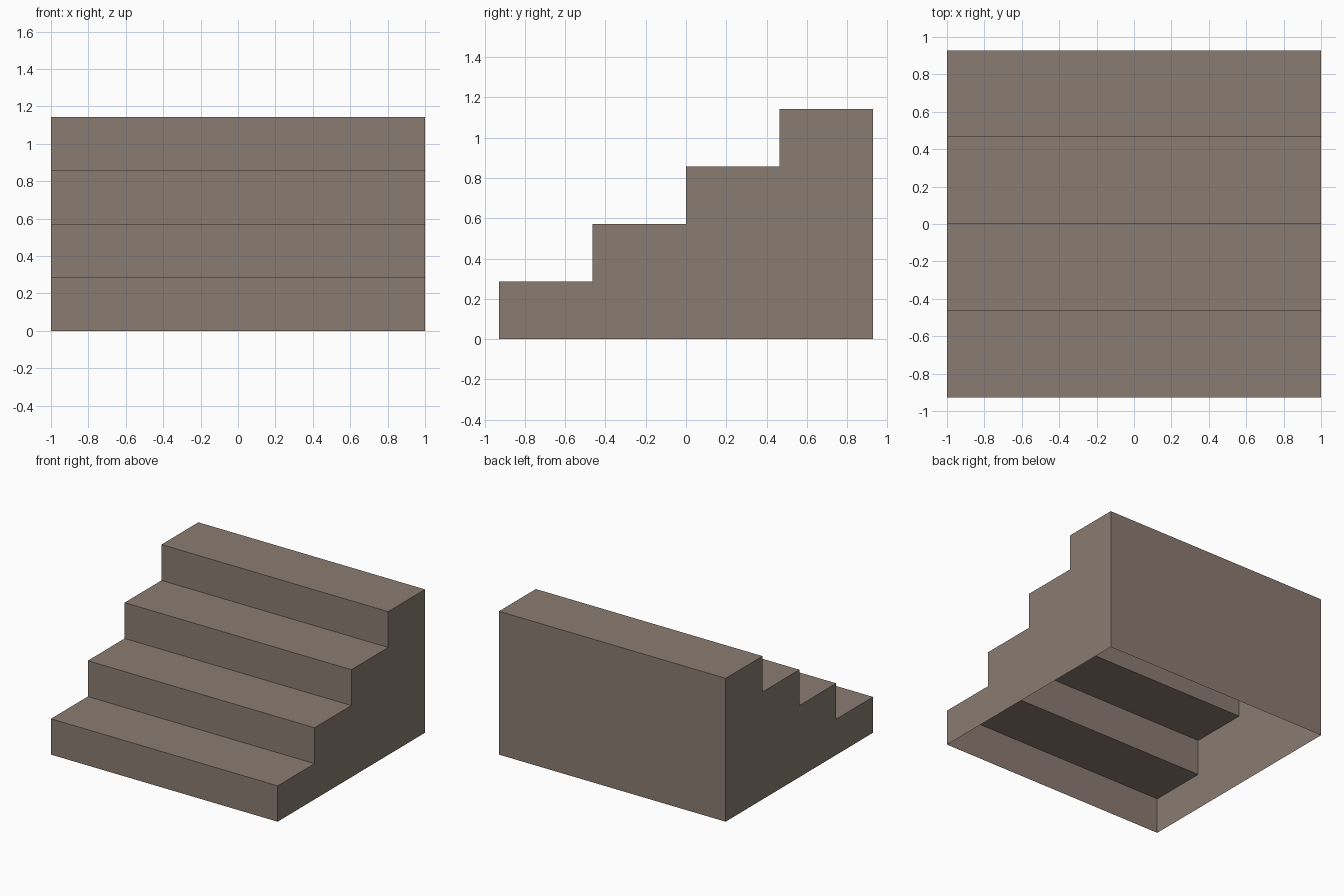
import bpy, bmesh

if "Cube" in bpy.data.objects:
    bpy.data.objects.remove(bpy.data.objects["Cube"])

STEPS = 4
WIDTH, DEPTH, HEIGHT = 2.0, 1.857, 1.143
tread, rise = DEPTH / STEPS, HEIGHT / STEPS

mat = bpy.data.materials.new("warm grey stone")
mat.diffuse_color = (0.254, 0.202, 0.168, 1)
mat.use_nodes = True
mat.node_tree.nodes["Principled BSDF"].inputs["Base Color"].default_value = mat.diffuse_color

# Stepped side profile (y, z), from the front foot up to the back foot
profile = [(-DEPTH / 2, 0)]
for i in range(STEPS):
    y = -DEPTH / 2 + i * tread
    z = (i + 1) * rise
    profile += [(y, z), (y + tread, z)]
profile.append((DEPTH / 2, 0))

bm = bmesh.new()
left = [bm.verts.new((-WIDTH / 2, y, z)) for y, z in profile]
right = [bm.verts.new((WIDTH / 2, y, z)) for y, z in profile]

# Risers, treads and back wall; the underside stays open
for i in range(len(profile) - 1):
    bm.faces.new((left[i], right[i], right[i + 1], left[i + 1]))

# Side walls
bm.faces.new(left)
bm.faces.new(right[::-1])

mesh = bpy.data.meshes.new("staircase")
bm.to_mesh(mesh)
bm.free()
mesh.materials.append(mat)
obj = bpy.data.objects.new("staircase", mesh)
bpy.context.collection.objects.link(obj)
